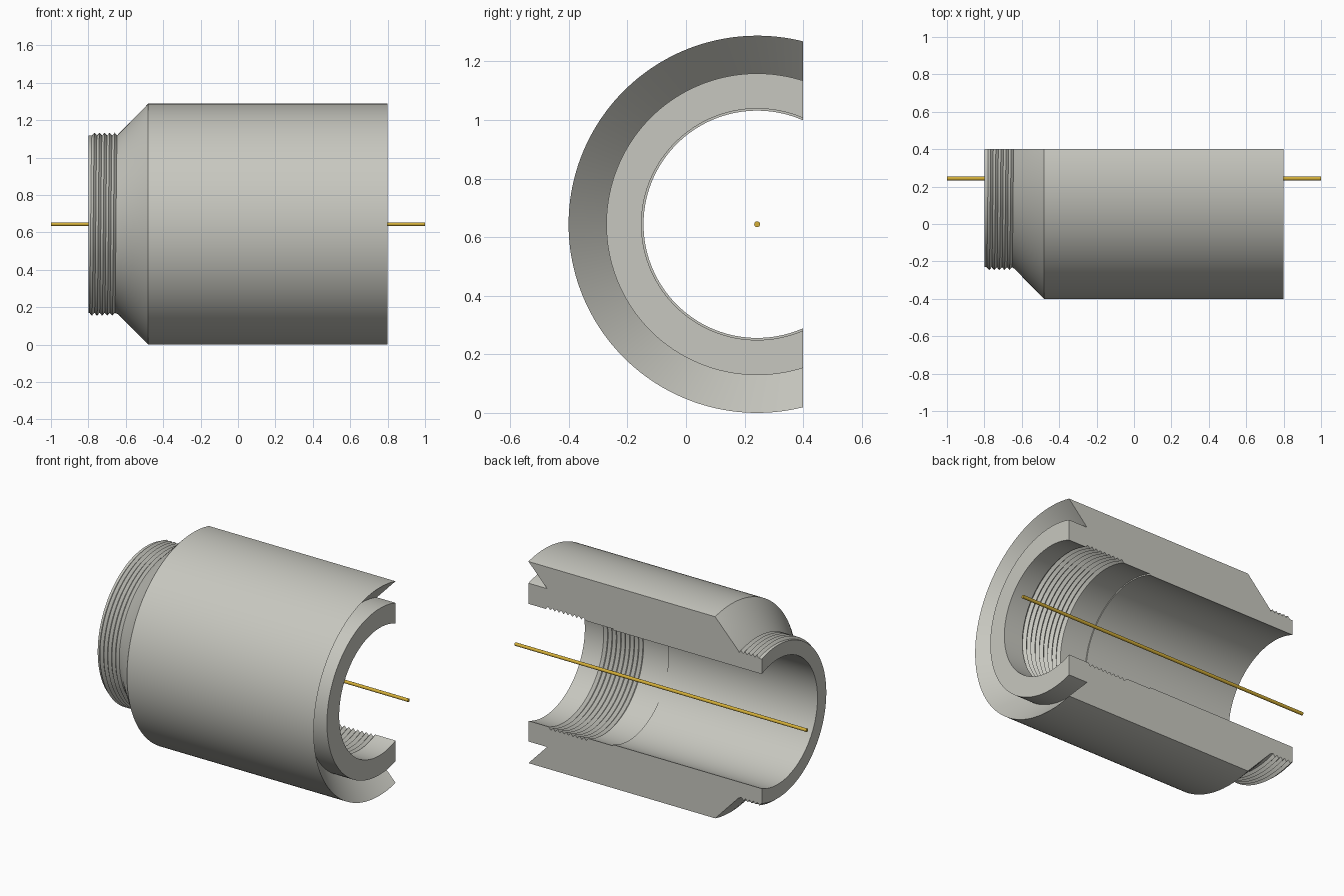
import bpy
import bmesh
import math

if "Cube" in bpy.data.objects:
    bpy.data.objects.remove(bpy.data.objects["Cube"], do_unlink=True)

RADIUS = 0.644
AXIS_Y, AXIS_Z = 0.243, RADIUS
CUT = 0.4 - AXIS_Y      # distance of the section plane behind the axis
SEGMENTS = 112


def material(name, color, metallic=0.0):
    m = bpy.data.materials.new(name)
    m.use_nodes = True
    m.diffuse_color = color
    m.node_tree.nodes["Principled BSDF"].inputs["Base Color"].default_value = color
    return m


def thread(x0, x1, land, tip, teeth):
    """Zigzag profile points (x, radius, pitch) that will follow a helix."""
    step = (x1 - x0) / (teeth + 0.9)
    return [(x0 + step * (0.45 + k / 2), tip if k % 2 else land, abs(step))
            for k in range(2 * teeth + 1)]


def finish(obj, mat):
    obj.data.materials.append(mat)
    bpy.ops.object.select_all(action="DESELECT")
    obj.select_set(True)
    bpy.context.view_layer.objects.active = obj
    bpy.ops.object.shade_smooth_by_angle(angle=math.radians(30))


grey = material("warm grey", (0.575, 0.575, 0.525, 1))
gold = material("gold", (0.66, 0.43, 0.04, 1))

# Closed section of the sleeve: outer thread, shoulder, body, grooved end, bore
profile = [(-0.8, 0.474, 0)]
profile += thread(-0.8, -0.64, 0.474, 0.489, 5)
profile += [(-0.64, 0.482, 0), (-0.48, RADIUS, 0), (0.8, RADIUS, 0),
            (0.672, 0.515, 0), (0.8, 0.515, 0), (0.8, 0.395, 0)]
profile += thread(0.685, 0.385, 0.395, 0.411, 9)
profile += [(0.22, 0.395, 0), (0.22, 0.388, 0), (-0.8, 0.388, 0)]

# Sweep the section around the axis, each point stopping on the section plane
bm = bmesh.new()
rings = []
for i in range(SEGMENTS + 1):
    t = 2 * i / SEGMENTS - 1
    ring = []
    for x, r, pitch in profile:
        a = t * (math.pi - math.acos(CUT / r))
        ring.append(bm.verts.new((x + pitch * a / math.tau,
                                  AXIS_Y - r * math.cos(a),
                                  AXIS_Z + r * math.sin(a))))
    rings.append(ring)
count = len(profile)
for a, b in zip(rings, rings[1:]):
    for j in range(count):
        k = (j + 1) % count
        bm.faces.new((a[j], a[k], b[k], b[j]))

# Flat section faces
bm.faces.new(rings[0])
bm.faces.new(rings[-1])
bmesh.ops.recalc_face_normals(bm, faces=bm.faces)
mesh = bpy.data.meshes.new("cutaway_sleeve")
bm.to_mesh(mesh)
bm.free()
sleeve = bpy.data.objects.new("cutaway_sleeve", mesh)
bpy.context.collection.objects.link(sleeve)
finish(sleeve, grey)

# Thin rod along the bore axis
bpy.ops.mesh.primitive_cylinder_add(vertices=24, radius=0.01, depth=2,
                                    location=(0, AXIS_Y, AXIS_Z),
                                    rotation=(0, math.pi / 2, 0))
rod = bpy.context.object
rod.name = "axis_rod"
finish(rod, gold)
